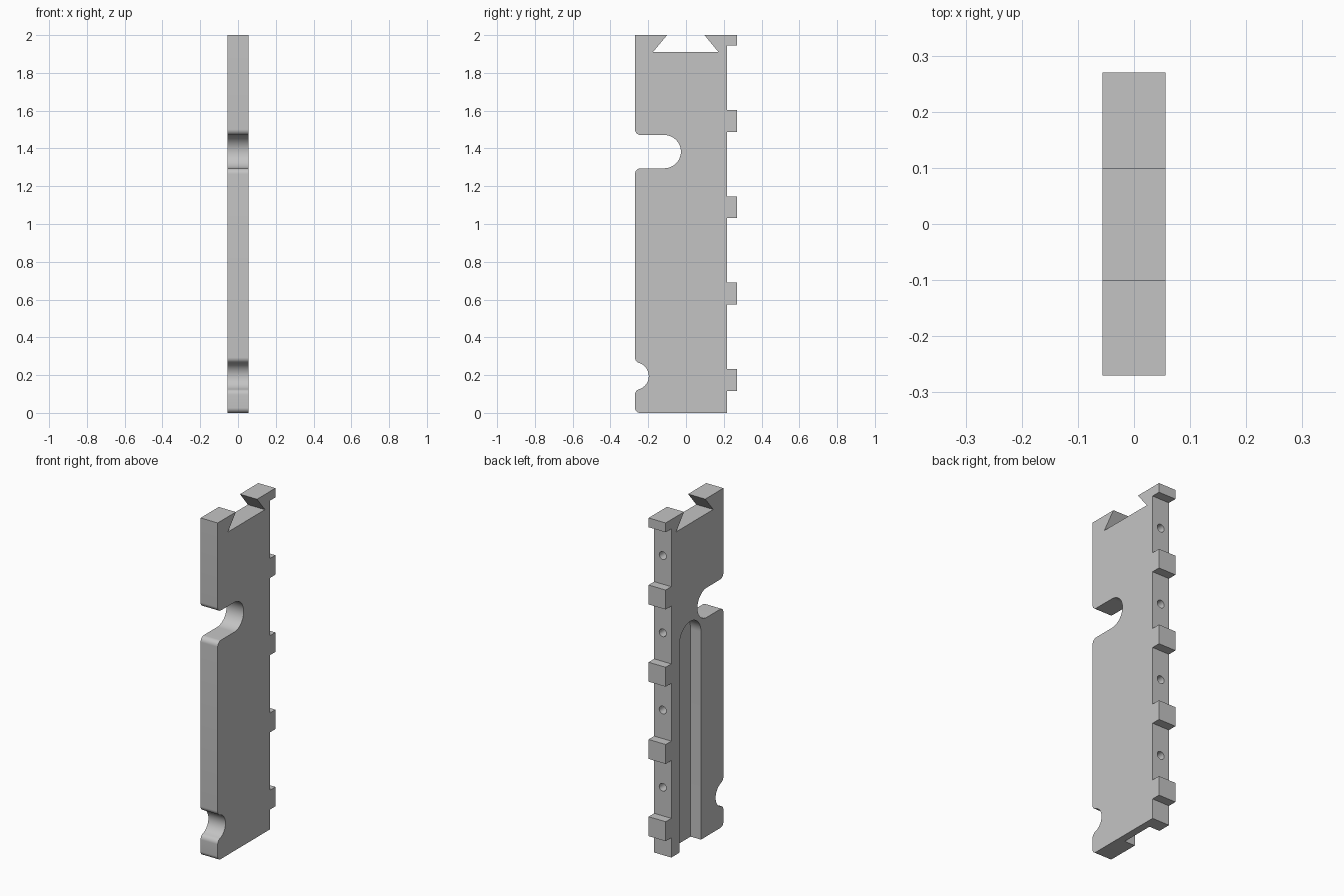
import bpy, bmesh
from math import cos, sin, radians, pi
from mathutils import Matrix

cube = bpy.data.objects.get("Cube")
if cube:
    bpy.data.objects.remove(cube, do_unlink=True)

HALF = 0.056      # half thickness
FRONT, BACK, TOOTH = -0.27, 0.2175, 0.27
PITCH = 0.457     # spacing of teeth and holes

grey = bpy.data.materials.new("plain_grey")
grey.use_nodes = True
colour = (0.55, 0.55, 0.55, 1)
grey.diffuse_color = colour
grey.node_tree.nodes["Principled BSDF"].inputs["Base Color"].default_value = colour


def arc(y, z, r, start, end, n=10):
    angles = [radians(start + (end - start) * i / n) for i in range(n + 1)]
    return [(y + r * cos(a), z + r * sin(a)) for a in angles]


def finish(name, bm):
    bmesh.ops.recalc_face_normals(bm, faces=bm.faces)
    mesh = bpy.data.meshes.new(name)
    bm.to_mesh(mesh)
    bm.free()
    mesh.materials.append(grey)
    obj = bpy.data.objects.new(name, mesh)
    bpy.context.collection.objects.link(obj)
    return obj


def prism(name, profile, x0, x1):
    """Extrude a y-z outline along x."""
    bm = bmesh.new()
    face = bm.faces.new([bm.verts.new((x0, y, z)) for y, z in profile])
    out = bmesh.ops.extrude_face_region(bm, geom=[face])
    verts = [v for v in out["geom"] if isinstance(v, bmesh.types.BMVert)]
    bmesh.ops.translate(bm, verts=verts, vec=(x1 - x0, 0, 0))
    return finish(name, bm)


# Front edge: rounded foot, shallow scallop, deep round-ended slot
outline = [(BACK, 0)]
outline += arc(-0.243, 0.027, 0.027, 270, 180)
outline += arc(-0.24, 0.0965, 0.03, 180, 106.9)
outline += arc(FRONT, 0.195, 0.073, -73.1, 73.1, 24)[1:]
outline += arc(-0.24, 0.2935, 0.03, 253.1, 180)[1:]
outline += arc(-0.24, 1.265, 0.03, 180, 90)
outline += arc(-0.115, 1.383, 0.088, -90, 90, 32)
outline += arc(-0.24, 1.501, 0.03, 270, 180)

# Dovetail in the top edge
outline += [(FRONT, 2), (-0.1, 2), (-0.175, 1.91), (0.172, 1.91), (0.098, 2)]

# Teeth down the back edge
outline += [(TOOTH, 2), (TOOTH, 1.945), (BACK, 1.945)]
for i in range(4):
    top = 1.603 - i * PITCH
    low = top - 0.115
    outline += [(BACK, top), (TOOTH, top), (TOOTH, low), (BACK, low)]

plate = prism("notched_plate", outline, -HALF, HALF)

# Round-topped channel on one broad side, open at the bottom
channel = [(-0.06, -0.1), (0.14, -0.1)] + arc(0.04, 1.23, 0.1, 0, 180, 32)
cutters = [prism("channel_cutter", channel, -0.1, -HALF + 0.068)]

# Blind holes between the teeth
for i in range(4):
    bm = bmesh.new()
    place = Matrix.Translation((0, BACK, 1.772 - i * PITCH)) @ Matrix.Rotation(pi / 2, 4, "X")
    bmesh.ops.create_cone(bm, cap_ends=True, segments=32, radius1=0.023,
                          radius2=0.023, depth=0.12, matrix=place)
    cutters.append(finish("hole_cutter", bm))

bpy.ops.object.select_all(action="DESELECT")
bpy.context.view_layer.objects.active = plate
plate.select_set(True)
for cutter in cutters:
    cutter.hide_render = True
    mod = plate.modifiers.new("cut", "BOOLEAN")
    mod.operation = "DIFFERENCE"
    mod.solver = "EXACT"
    mod.object = cutter
    bpy.ops.object.modifier_apply(modifier=mod.name)
    bpy.data.objects.remove(cutter, do_unlink=True)

bpy.ops.object.shade_smooth_by_angle(angle=radians(30))
